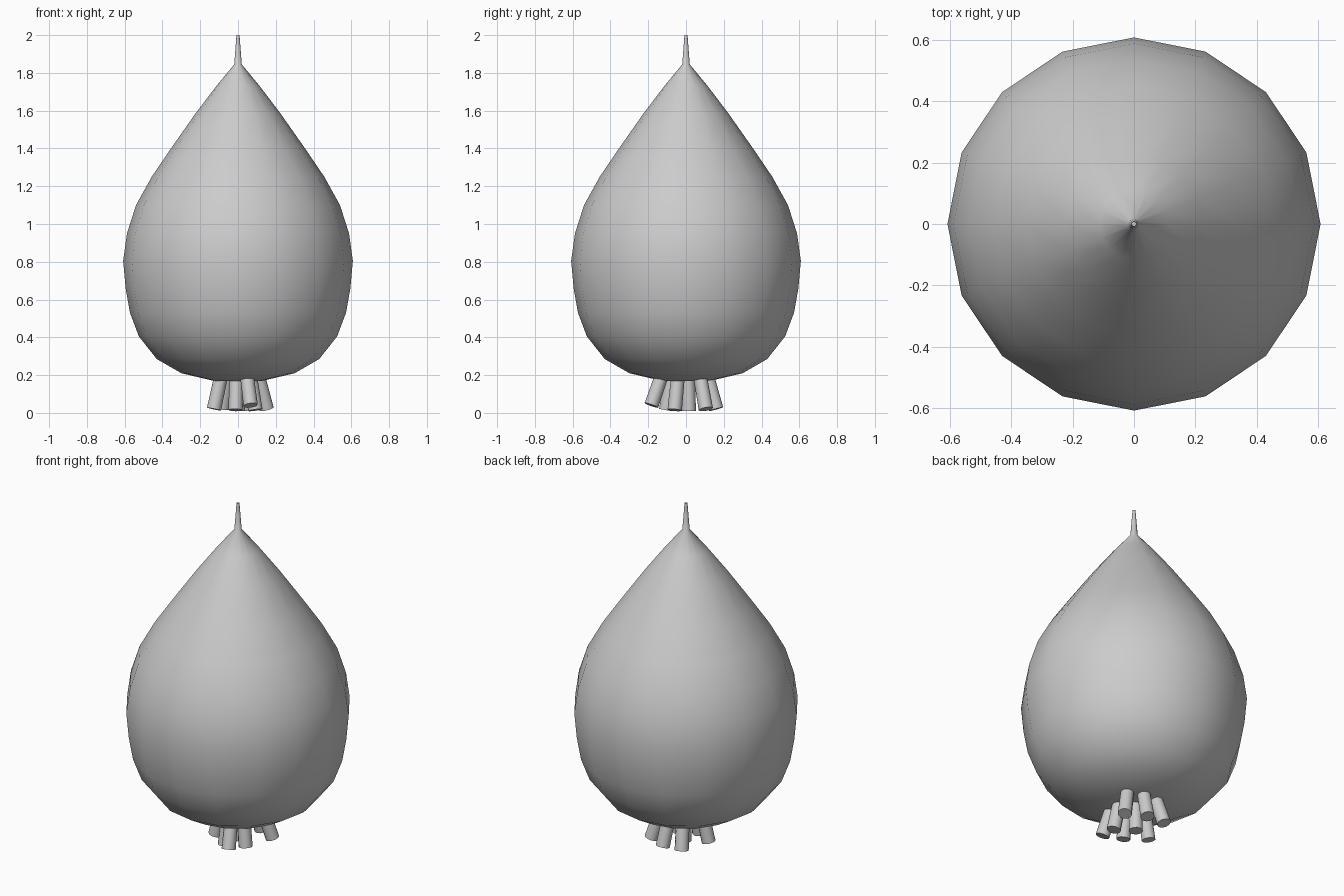
import bpy, bmesh, math
from mathutils import Vector

if "Cube" in bpy.data.objects:
    bpy.data.objects.remove(bpy.data.objects["Cube"])

SIDES = 16


def finish(name, bm, angle):
    bmesh.ops.recalc_face_normals(bm, faces=bm.faces)
    me = bpy.data.meshes.new(name)
    bm.to_mesh(me)
    bm.free()
    ob = bpy.data.objects.new(name, me)
    bpy.context.collection.objects.link(ob)
    bpy.ops.object.select_all(action='DESELECT')
    ob.select_set(True)
    bpy.context.view_layer.objects.active = ob
    bpy.ops.object.shade_smooth_by_angle(angle=math.radians(angle))
    return ob


# Bulb: turned profile (radius, height) from flat base to sprout tip
profile = [(0.13, 0.17), (0.30, 0.21), (0.43, 0.285), (0.525, 0.405),
           (0.572, 0.53), (0.595, 0.66), (0.608, 0.805), (0.588, 0.95),
           (0.54, 1.10), (0.457, 1.25), (0.355, 1.40), (0.225, 1.585),
           (0.115, 1.73), (0.02, 1.845), (0.008, 2.0)]
bm = bmesh.new()
rings = []
for r, z in profile:
    rings.append([bm.verts.new((r * math.cos(2 * math.pi * i / SIDES),
                                r * math.sin(2 * math.pi * i / SIDES), z))
                  for i in range(SIDES)])
for a, b in zip(rings, rings[1:]):
    for i in range(SIDES):
        j = (i + 1) % SIDES
        bm.faces.new((a[i], a[j], b[j], b[i]))
bm.faces.new(rings[0][::-1])
bm.faces.new(rings[-1])
finish("bulb", bm, 60)

# Roots: short splayed cylinders under the base, given by their lower ends
root_ends = [(0.067, -0.183, 0.04), (0.092, -0.06, 0.015), (-0.013, -0.105, 0.015),
             (-0.127, -0.03, 0.02), (0.152, 0.105, 0.02), (0.0, 0.015, 0.01),
             (0.04, 0.16, 0.02), (-0.08, 0.155, 0.025)]
for n, end in enumerate(root_ends):
    low = Vector(end)
    high = Vector((low.x * 0.68, low.y * 0.68, 0.21))
    axis = high - low
    bm = bmesh.new()
    bmesh.ops.create_cone(bm, cap_ends=True, segments=12, radius1=0.038,
                          radius2=0.036, depth=axis.length)
    bmesh.ops.rotate(bm, verts=bm.verts, cent=(0, 0, 0),
                     matrix=Vector((0, 0, 1)).rotation_difference(axis).to_matrix())
    bmesh.ops.translate(bm, verts=bm.verts, vec=(low + high) / 2)
    # keep the ends on the ground
    lowest = min(v.co.z for v in bm.verts)
    if lowest < 0:
        bmesh.ops.translate(bm, verts=bm.verts, vec=(0, 0, -lowest))
    finish(f"root_{n + 1}", bm, 40)
